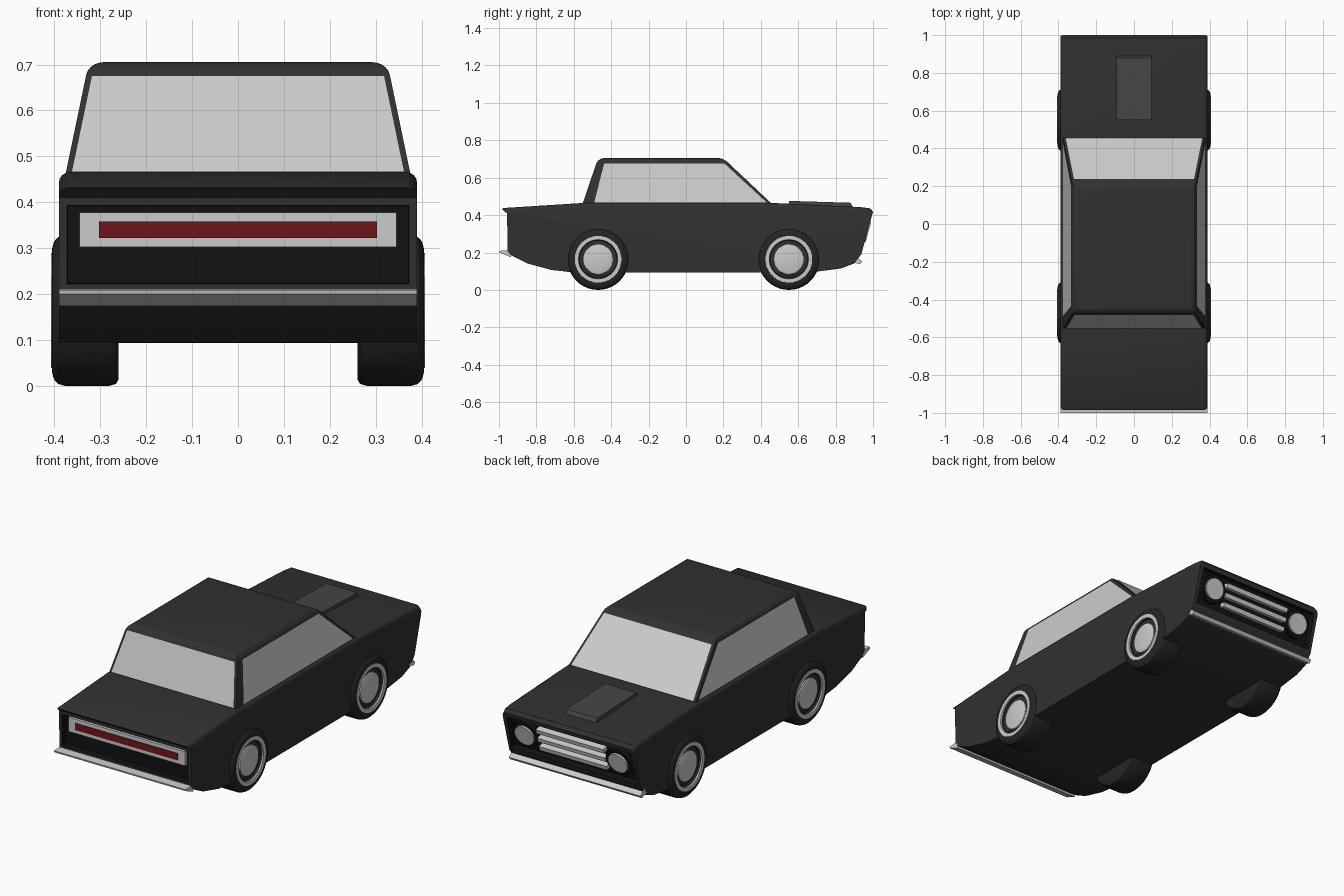
import bpy, bmesh, math
from mathutils import Vector

if "Cube" in bpy.data.objects:
    bpy.data.objects.remove(bpy.data.objects["Cube"])


def material(name, r, g, b):
    m = bpy.data.materials.new(name)
    m.diffuse_color = (r, g, b, 1)
    m.use_nodes = True
    m.node_tree.nodes["Principled BSDF"].inputs["Base Color"].default_value = m.diffuse_color
    return m


PAINT = material("dark_paint", 0.03, 0.03, 0.03)
BLACK = material("black", 0.006, 0.006, 0.006)
RUBBER = material("rubber", 0.018, 0.018, 0.018)
SCOOP = material("scoop_grey", 0.06, 0.06, 0.06)
CHROME = material("chrome", 0.55, 0.55, 0.55)
GLASS = material("glass", 0.52, 0.52, 0.52)
RED = material("red_lens", 0.15, 0.008, 0.01)


def finish(bm, name, *mats):
    bmesh.ops.recalc_face_normals(bm, faces=bm.faces)
    me = bpy.data.meshes.new(name)
    bm.to_mesh(me)
    bm.free()
    for m in mats:
        me.materials.append(m)
    ob = bpy.data.objects.new(name, me)
    bpy.context.collection.objects.link(ob)
    return ob


def prism(profile, half):
    """Extrude a (y, z) profile across the car."""
    bm = bmesh.new()
    f = bm.faces.new([bm.verts.new((-half, y, z)) for y, z in profile])
    ext = bmesh.ops.extrude_face_region(bm, geom=[f])["geom"]
    bmesh.ops.translate(bm, vec=(2 * half, 0, 0),
                        verts=[v for v in ext if isinstance(v, bmesh.types.BMVert)])
    bmesh.ops.recalc_face_normals(bm, faces=bm.faces)
    return bm


def lathe(name, profile, side, y, z, mat):
    """Spin a (radius, x) profile around an axle."""
    bm = bmesh.new()
    vs = [bm.verts.new((x, r, 0)) for r, x in profile]
    es = [bm.edges.new(p) for p in zip(vs, vs[1:])]
    bmesh.ops.spin(bm, geom=vs + es, cent=(0, 0, 0), axis=(1, 0, 0),
                   angle=2 * math.pi, steps=40)
    bmesh.ops.remove_doubles(bm, verts=bm.verts, dist=1e-5)
    for v in bm.verts:
        v.co = (v.co.x * side, v.co.y + y, v.co.z + z)
    return finish(bm, name, mat)


def panel(name, pts, mat):
    bm = bmesh.new()
    bm.faces.new([bm.verts.new(p) for p in pts])
    return finish(bm, name, mat)


# Body shell: side profile, rounded shoulders, recessed tail and nose panels
body_profile = [(-0.953, 0.205), (-0.957, 0.41), (-0.985, 0.432), (-0.975, 0.438),
                (-0.55, 0.465), (0.46, 0.465), (0.93, 0.443), (0.985, 0.436),
                (1.0, 0.418), (0.937, 0.19), (0.9, 0.142), (0.83, 0.115),
                (0.7, 0.098), (0.6, 0.093), (-0.6, 0.093), (-0.72, 0.107),
                (-0.85, 0.142), (-0.935, 0.185)]
bm = prism(body_profile, 0.39)
shoulders = [e for e in bm.edges if abs(e.verts[0].co.x - e.verts[1].co.x) < 1e-4
             and min(v.co.z for v in e.verts) > 0.415]
bmesh.ops.bevel(bm, geom=shoulders, offset=0.022, segments=4, profile=0.5,
                affect='EDGES', clamp_overlap=False)
ends = [f for f in bm.faces if abs(f.normal.y) > 0.9
        and 0.27 < f.calc_center_median().z < 0.38 and f.calc_area() > 0.1]
for f in ends:
    walls = bmesh.ops.inset_individual(bm, faces=[f], thickness=0.024)["faces"]
    walls = bmesh.ops.inset_individual(bm, faces=[f], thickness=0.002, depth=-0.03)["faces"]
    for g in walls + [f]:
        g.material_index = 1
finish(bm, "body", PAINT, BLACK)

# Cabin with rounded roof edge
BASE, TOP = 0.455, 0.705


def at(z, low, high):
    return low + (high - low) * (z - BASE) / (TOP - BASE)


def side_x(z): return at(z, 0.377, 0.325)
def tail_y(z): return at(z, -0.555, -0.47)
def nose_y(z): return at(z, 0.465, 0.205)


bm = bmesh.new()
rings = [[bm.verts.new((sx * side_x(z), yf(z), z)) for sx, yf in
          ((-1, tail_y), (1, tail_y), (1, nose_y), (-1, nose_y))] for z in (BASE, TOP)]
bm.faces.new(rings[0])
bm.faces.new(rings[1])
for i in range(4):
    j = (i + 1) % 4
    bm.faces.new((rings[0][i], rings[0][j], rings[1][j], rings[1][i]))
bmesh.ops.recalc_face_normals(bm, faces=bm.faces)
bmesh.ops.bevel(bm, geom=[e for e in bm.edges if min(v.co.z for v in e.verts) > 0.7],
                offset=0.032, segments=5, profile=0.5, affect='EDGES')
finish(bm, "cabin", PAINT)

# Windows laid just outside the cabin faces
LO, HI, GAP = 0.467, 0.676, 0.003
for name, yf, s in (("rear_window", tail_y, -1), ("windshield", nose_y, 1)):
    panel(name, [(sx * (side_x(z) - 0.013), yf(z) + s * GAP, z)
                 for sx, z in ((-s, LO), (s, LO), (s, HI), (-s, HI))][::-1], GLASS)
for s, name in ((1, "right_window"), (-1, "left_window")):
    pts = [(s * (side_x(z) + GAP), y, z) for y, z in
           ((tail_y(LO) + 0.06, LO), (nose_y(LO) - 0.02, LO),
            (nose_y(HI) - 0.03, HI), (tail_y(HI) + 0.042, HI))]
    panel(name, pts if s > 0 else pts[::-1], GLASS)

# Hood scoop and bumpers
finish(prism([(0.55, 0.44), (0.55, 0.476), (0.88, 0.466), (0.895, 0.435)], 0.092),
       "hood_scoop", SCOOP)
finish(prism([(-0.94, 0.212), (-1.0, 0.209), (-0.998, 0.2), (-0.935, 0.174)], 0.39),
       "tail_bumper", CHROME)
finish(prism([(0.89, 0.15), (0.91, 0.18), (0.942, 0.152), (0.93, 0.137)], 0.39),
       "nose_bumper", CHROME)

# Tail light: bright surround with a red strip
finish(prism([(-0.92, 0.302), (-0.942, 0.302), (-0.942, 0.378), (-0.92, 0.378)], 0.345),
       "tail_light_surround", CHROME)
finish(prism([(-0.93, 0.322), (-0.946, 0.322), (-0.946, 0.358), (-0.93, 0.358)], 0.303),
       "tail_light", RED)

# Grille bars and headlights on the sloping nose
normal = Vector((0, 0.964, -0.266))
slope = Vector((0, 0.266, 0.964))


def on_nose(x, z, off):
    return Vector((x, 0.937 + (z - 0.19) * 0.276, z)) + normal * off


for i, z in enumerate((0.255, 0.305, 0.355)):
    c = on_nose(0, z, -0.016)
    corners = [c + slope * a * 0.012 + normal * b * 0.016
               for a, b in ((-1, -1), (-1, 1), (1, 1), (1, -1))]
    finish(prism([(p.y, p.z) for p in corners], 0.2), f"grille_bar_{i + 1}", CHROME)

for s, side in ((1, "right"), (-1, "left")):
    for part, r, off, depth, mat in (("headlight_housing", 0.075, -0.02, 0.03, BLACK),
                                     ("headlight", 0.056, -0.01, 0.03, CHROME)):
        bpy.ops.mesh.primitive_cylinder_add(vertices=32, radius=r, depth=depth,
                                            location=on_nose(s * 0.277, 0.31, off))
        ob = bpy.context.object
        ob.name = f"{side}_{part}"
        ob.rotation_euler = normal.to_track_quat('Z', 'Y').to_euler()
        ob.data.materials.append(mat)

    # Wheels: tyre, white band and hub cap
    for y, end in ((-0.47, "tail"), (0.55, "nose")):
        tag = f"{side}_{end}"
        lathe(tag + "_tyre", [(0, 0.26), (0.15, 0.26), (0.16, 0.266), (0.164, 0.28),
                              (0.164, 0.378), (0.16, 0.392), (0.15, 0.401), (0.135, 0.405),
                              (0.105, 0.404), (0.1, 0.388), (0, 0.388)], s, y, 0.164, RUBBER)
        lathe(tag + "_white_band", [(0.126, 0.4), (0.125, 0.407), (0.105, 0.407),
                                    (0.102, 0.388)], s, y, 0.164, CHROME)
        lathe(tag + "_hub_cap", [(0.08, 0.385), (0.079, 0.396), (0.07, 0.399),
                                 (0, 0.399)], s, y, 0.164, CHROME)

# Smooth curved areas, keep creases sharp
bpy.ops.object.select_all(action='SELECT')
bpy.context.view_layer.objects.active = bpy.data.objects["body"]
bpy.ops.object.shade_smooth_by_angle(angle=math.radians(30))
